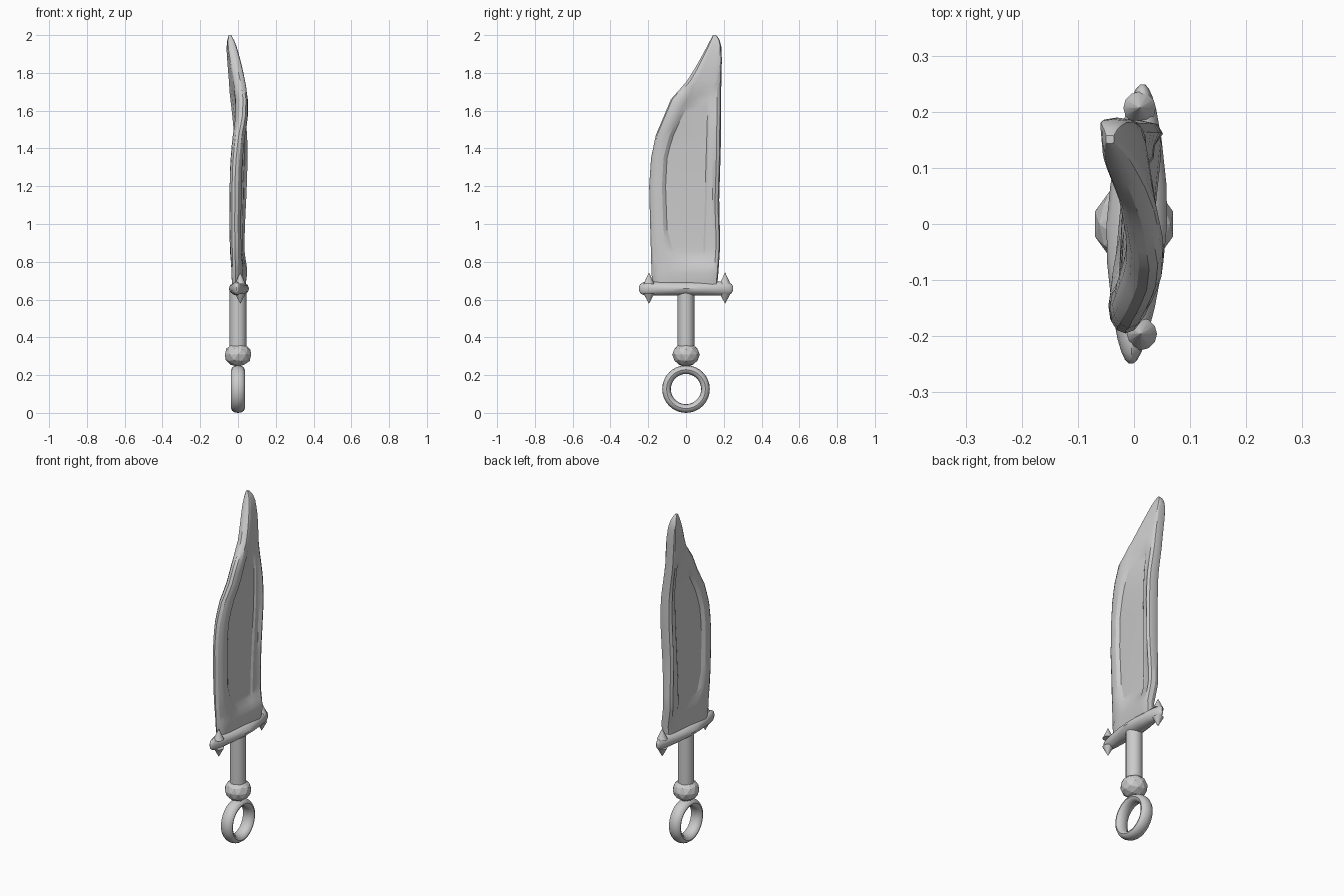
import bpy, bmesh, math
from mathutils import Vector

if "Cube" in bpy.data.objects:
    bpy.data.objects.remove(bpy.data.objects["Cube"])

steel = bpy.data.materials.new("plain grey")
steel.diffuse_color = (0.6, 0.6, 0.6, 1)
steel.use_nodes = True
steel.node_tree.nodes["Principled BSDF"].inputs["Base Color"].default_value = steel.diffuse_color


def interp(keys, z):
    """Piecewise linear lookup in [(z, value), ...]."""
    for (a, u), (b, v) in zip(keys, keys[1:]):
        if z <= b:
            return u + (v - u) * max(0, (z - a) / (b - a))
    return keys[-1][1]


def finish(bm, name, angle=30):
    bmesh.ops.recalc_face_normals(bm, faces=bm.faces)
    me = bpy.data.meshes.new(name)
    bm.to_mesh(me)
    bm.free()
    ob = bpy.data.objects.new(name, me)
    bpy.context.collection.objects.link(ob)
    me.materials.append(steel)
    if angle:
        bpy.ops.object.select_all(action='DESELECT')
        ob.select_set(True)
        bpy.context.view_layer.objects.active = ob
        bpy.ops.object.shade_smooth_by_angle(angle=math.radians(angle))
    return ob


def loft(name, rings, closed=False, angle=30):
    """Skin a list of equal point rings."""
    bm = bmesh.new()
    vs = [[bm.verts.new(p) for p in r] for r in rings]
    n = len(rings[0])
    pairs = list(zip(vs, vs[1:])) + ([(vs[-1], vs[0])] if closed else [])
    for a, b in pairs:
        for i in range(n):
            j = (i + 1) % n
            bm.faces.new((a[i], a[j], b[j], b[i]))
    if not closed:
        bm.faces.new(vs[0])
        bm.faces.new(vs[-1])
    return finish(bm, name, angle)


def circle(x, y, z, r, n):
    return [(x + r * math.cos(math.tau * i / n), y + r * math.sin(math.tau * i / n), z) for i in range(n)]


# Blade outline, sideways wave and sunken panel, all by height
EDGE = [(.67, -.175), (.72, -.182), (1.0, -.19), (1.2, -.195), (1.35, -.185), (1.47, -.16),
        (1.56, -.122), (1.66, -.08), (1.75, 0), (1.82, .045), (1.9, .09), (1.97, .127), (2, .143)]
SPINE = [(.67, .165), (.75, .172), (.9, .182), (1.1, .175), (1.4, .184), (1.7, .186),
         (1.88, .19), (1.95, .186), (1.98, .176), (2, .158)]
EDGE_X = [(.67, -.012), (1.0, -.018), (1.3, -.014), (1.45, 0), (1.56, .022), (1.66, .027),
          (1.75, .014), (1.82, -.002), (1.9, -.022), (2, -.043)]
SPINE_X = [(.67, .018), (.74, .024), (.85, .006), (1.0, .006), (1.15, .01), (1.35, .016), (1.5, .012),
           (1.6, -.002), (1.68, -.014), (1.75, -.02), (1.85, -.028), (2, -.043)]
PANEL = [(.78, .0), (.83, -.04), (.88, -.075), (.97, -.1), (1.2, -.108), (1.35, -.1),
         (1.45, -.075), (1.55, -.03), (1.63, .01), (1.7, .05)]
THICK = [(.67, .025), (.75, .03), (1.0, .031), (1.6, .033), (1.85, .031), (1.93, .026), (1.97, .018), (2, .007)]
DEPTH = [(.77, 0), (.83, .45), (.9, .5), (1.55, .5), (1.66, .35), (1.73, 0)]
SPINE_FULL = [(.77, 1), (.95, 1), (1.15, 1.15), (1.4, 1.15), (1.6, 1)]
heights = [.67, .7, .74, .77, .8, .83, .855, .88, .92, .97, 1.05, 1.13, 1.2, 1.28, 1.35, 1.41, 1.47,
           1.52, 1.57, 1.62, 1.66, 1.69, 1.73, 1.76, 1.79, 1.83, 1.87, 1.91, 1.94, 1.97, 1.985, 2]
rings = []
for z in heights:
    e, s, t = interp(EDGE, z), interp(SPINE, z), interp(THICK, z)
    ex, sx, dep = interp(EDGE_X, z), interp(SPINE_X, z), interp(DEPTH, z)
    w, k, full = s - e, min(1, (s - e) / .2), interp(SPINE_FULL, z)
    if .76 < z < 1.74:
        # round rim, sunken field, then a slanted step up to the spine
        left, step = interp(PANEL, z), .09 + .03 * (z - .8)
        rim = left - e
        half = [(e + rim * f, t * h) for f, h in ((.07, .5), (.25, .85), (.5, 1), (.78, .93))]
        half += [(left, t * (1 - dep)), ((left + step) / 2, t * (1 - dep * .9)), (step, t * (1 - dep)),
                 (step + .01, t * (1 - dep * .55)), (.14, t * (1 - dep * .5)), (s - .022, t * full)]
    else:
        half = [(e + w * f, t * h) for f, h in ((.035, .5), (.1, .85), (.2, 1), (.3, 1), (.42, 1),
                                               (.55, 1), (.67, 1), (.75, 1), (.84, 1), (.92, .95))]
    half.append((s - .006 * k, t * .75 * full))
    loop = [(e, 0)] + half + [(s, 0)] + [(y, -h) for y, h in reversed(half)]
    rings.append([(ex + (sx - ex) * (y - e) / w + h, y, z) for y, h in loop])
loft("blade", rings, angle=28)


# Lens-shaped guard bar with rounded ends
def guard_ring(y, rx, rz):
    return [(.01 * y / .24 + .005 + rx * math.cos(a), y, .658 + rz * math.sin(a))
            for a in (math.tau * i / 12 for i in range(12))]


half = [(.249, .004, .01), (.242, .011, .024), (.228, .018, .033), (.205, .026, .037),
        (.15, .038, .037), (.07, .05, .037)]
sections = [(-y, a, b) for y, a, b in half] + [(0, .054, .037)] + half[::-1]
loft("guard", [guard_ring(*q) for q in sections], angle=40)

# Cone points above and below both guard ends
for side, x, y in (("front", .012, -.196), ("back", .01, .207)):
    for level, base, tip in (("upper", .682, .742), ("lower", .632, .58)):
        loft(f"{side}_{level}_guard_point", [circle(x, y, base, .029, 12), circle(x, y, tip, .001, 12)], angle=40)

# Grip
loft("grip", [circle(0, 0, z, .044, 16) for z in (.33, .65)], angle=40)

# Faceted pommel ball
bm = bmesh.new()
bmesh.ops.create_icosphere(bm, subdivisions=2, radius=1)
for v in bm.verts:
    v.co = Vector((v.co.x * .073, v.co.y * .073, .308 + v.co.z * .063))
finish(bm, "pommel_ball", 0)

# End ring standing in the blade plane
rings = []
for i in range(32):
    a = math.tau * i / 32
    ring = []
    for j in range(12):
        b = math.tau * j / 12
        r = .103 + .023 * math.cos(b)
        ring.append((.036 * math.sin(b), r * math.cos(a), .126 + r * math.sin(a)))
    rings.append(ring)
loft("pommel_ring", rings, closed=True, angle=45)
